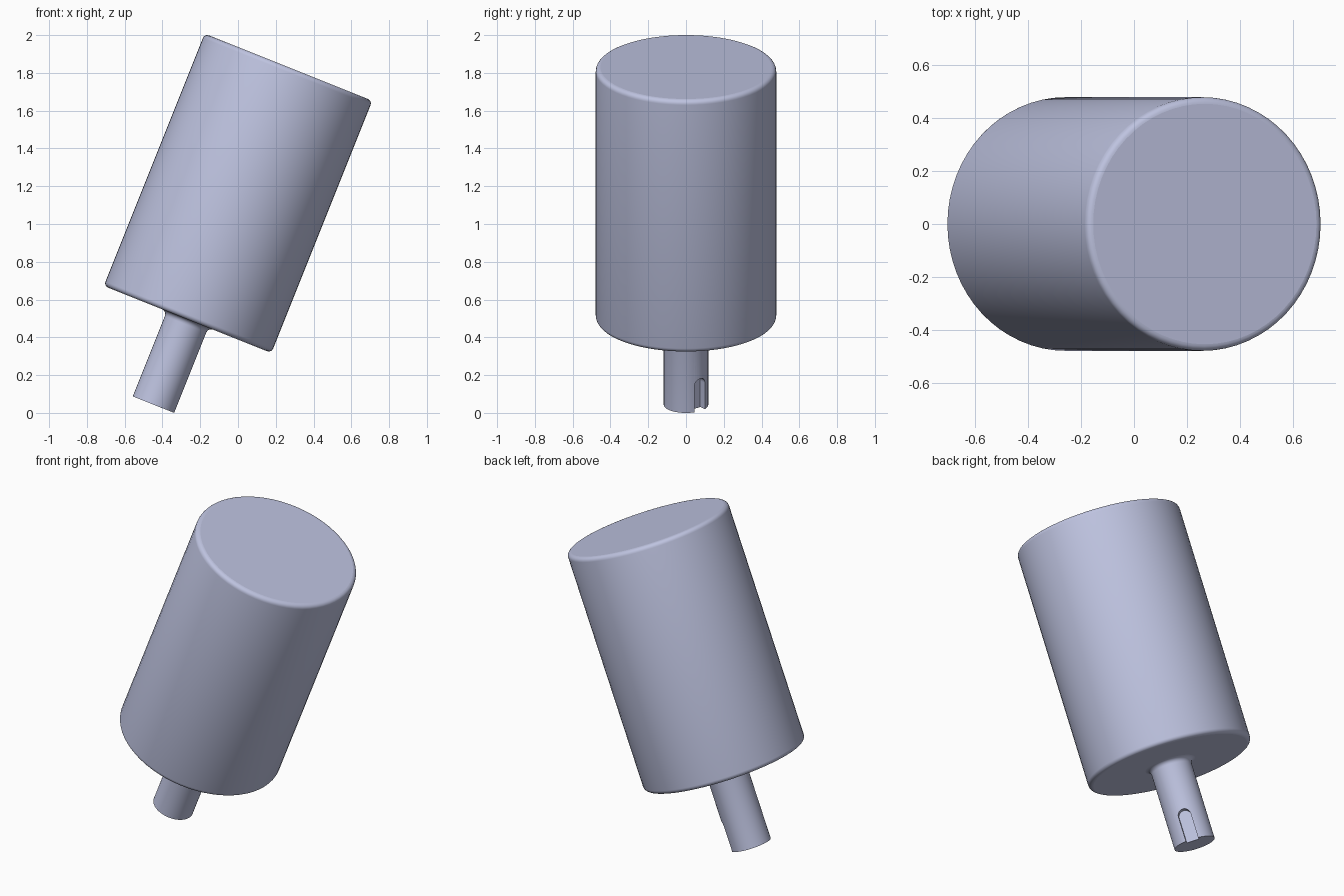
import bpy, bmesh, math
from mathutils import Matrix, Vector

if "Cube" in bpy.data.objects:
    bpy.data.objects.remove(bpy.data.objects["Cube"], do_unlink=True)

metal = bpy.data.materials.new("blue grey metal")
metal.use_nodes = True
COLOUR = (0.515, 0.546, 0.745, 1.0)
metal.diffuse_color = COLOUR
metal.node_tree.nodes["Principled BSDF"].inputs["Base Color"].default_value = COLOUR

# Shared tilted frame: origin at the middle of the body, local z along its axis
TILT = Matrix.Translation((0, 0, 1.1625)) @ Matrix.Rotation(math.radians(21.8), 4, 'Y')
BODY_R, BODY_H, EDGE_R = 0.478, 0.719, 0.025      # radius, half length, edge rounding
SHAFT_R, SHAFT_END, FILLET = 0.118, -1.205, 0.028
SLOT_W, SLOT_TOP, SLOT_FLOOR = 0.036, -1.02, 0.074  # half width, upper end, floor radius
SLOT_ANGLE = math.radians(40)


def make_object(name, bm):
    bmesh.ops.recalc_face_normals(bm, faces=bm.faces)
    mesh = bpy.data.meshes.new(name)
    bm.to_mesh(mesh)
    bm.free()
    ob = bpy.data.objects.new(name, mesh)
    bpy.context.collection.objects.link(ob)
    mesh.materials.append(metal)
    ob.matrix_world = TILT
    return ob


def arc(cx, cz, r, start, end, steps=5):
    angles = [math.radians(start + (end - start) * i / steps) for i in range(steps + 1)]
    return [(cx + r * math.cos(a), cz + r * math.sin(a)) for a in angles]


def lathe(name, profile, sides):
    """Revolve (radius, z) points around local z and cap both ends."""
    bm = bmesh.new()
    rings = [[bm.verts.new((r * math.cos(k * math.tau / sides),
                            r * math.sin(k * math.tau / sides), z))
              for k in range(sides)] for r, z in profile]
    for a, b in zip(rings, rings[1:]):
        for k in range(sides):
            n = (k + 1) % sides
            bm.faces.new((a[k], a[n], b[n], b[k]))
    bm.faces.new(rings[0])
    bm.faces.new(rings[-1])
    return make_object(name, bm)


def activate(ob):
    bpy.ops.object.select_all(action='DESELECT')
    ob.select_set(True)
    bpy.context.view_layer.objects.active = ob


# Cylindrical body with rounded rims
rim, top = BODY_R - EDGE_R, BODY_H - EDGE_R
body = lathe("body", arc(rim, -top, EDGE_R, -90, 0) + arc(rim, top, EDGE_R, 0, 90), 64)

# Shaft, flaring into the underside of the body
flare = arc(SHAFT_R + FILLET, -BODY_H - FILLET, FILLET, 180, 90)
shaft = lathe("shaft", [(SHAFT_R, SHAFT_END)] + flare
              + [(SHAFT_R + FILLET, -BODY_H + 0.02)], 64)

# Keyway cutter: round-topped outline pushed outwards from the slot floor
outline = [(-SLOT_W, SHAFT_END - 0.05)]
outline += arc(0, SLOT_TOP - SLOT_W, SLOT_W, 180, 0, 16)
outline += [(SLOT_W, SHAFT_END - 0.05)]
bm = bmesh.new()
floor = bm.faces.new([bm.verts.new((SLOT_FLOOR, s, z)) for s, z in outline])
wall = bmesh.ops.extrude_face_region(bm, geom=[floor], use_keep_orig=True)
bmesh.ops.translate(bm, vec=Vector((0.1, 0, 0)),
                    verts=[v for v in wall["geom"] if isinstance(v, bmesh.types.BMVert)])
bm.transform(Matrix.Rotation(SLOT_ANGLE, 4, 'Z'))
cutter = make_object("keyway_cutter", bm)
cutter.hide_render = True

# Cut the keyway, then drop the cutter
bpy.context.view_layer.update()
cut = shaft.modifiers.new("keyway", 'BOOLEAN')
cut.operation, cut.solver, cut.object = 'DIFFERENCE', 'EXACT', cutter
activate(shaft)
bpy.ops.object.modifier_apply(modifier=cut.name)
bpy.data.objects.remove(cutter, do_unlink=True)

# Smooth sides, flat end caps
for ob in (body, shaft):
    activate(ob)
    bpy.ops.object.shade_smooth_by_angle(angle=math.radians(30))
for face in body.data.polygons:
    if len(face.vertices) > 4:
        face.use_smooth = False
